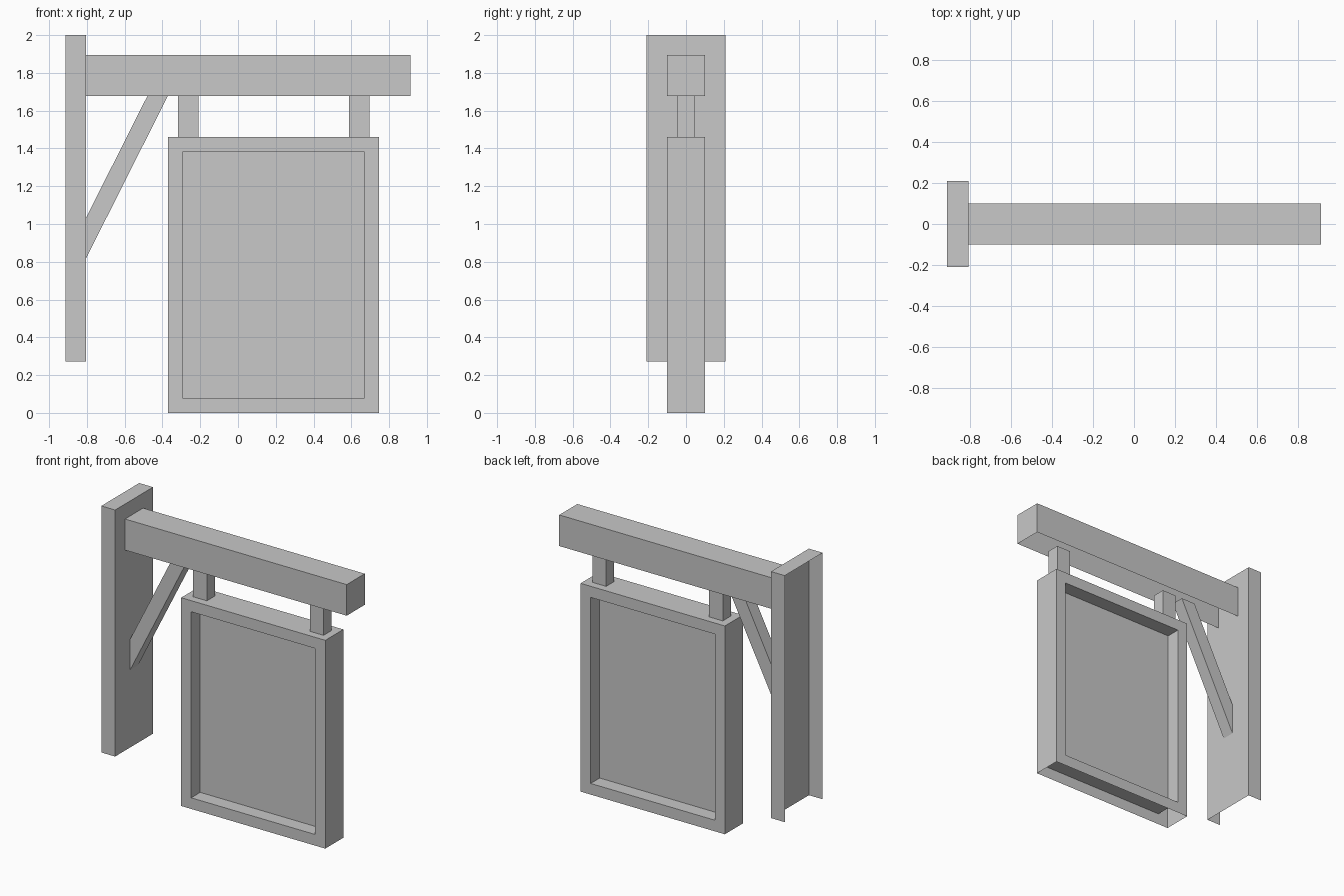
import bpy
import bmesh
from mathutils import Vector

if "Cube" in bpy.data.objects:
    bpy.data.objects.remove(bpy.data.objects["Cube"], do_unlink=True)

# One flat grey for every part
grey = bpy.data.materials.new("plain_grey")
grey.use_nodes = True
colour = (0.58, 0.58, 0.58, 1.0)
grey.diffuse_color = colour
grey.node_tree.nodes["Principled BSDF"].inputs["Base Color"].default_value = colour


def finish(bm, name):
    mesh = bpy.data.meshes.new(name)
    bm.to_mesh(mesh)
    bm.free()
    mesh.materials.append(grey)
    obj = bpy.data.objects.new(name, mesh)
    bpy.context.scene.collection.objects.link(obj)
    return obj


def box(x, y, z, open_sides=()):
    """Box between the given ranges, without the faces whose normals are listed."""
    bm = bmesh.new()
    bmesh.ops.create_cube(bm, size=1)
    for v in bm.verts:
        v.co = Vector([lo + (c + 0.5) * (hi - lo)
                       for c, (lo, hi) in zip(v.co, (x, y, z))])
    bm.normal_update()
    doomed = [f for f in bm.faces
              if any(f.normal.dot(Vector(n)) > 0.9 for n in open_sides)]
    bmesh.ops.delete(bm, geom=doomed, context='FACES')
    return bm


DOWN, WALLWARD = (0, 0, -1), (-1, 0, 0)
half = 0.1          # half depth of the beam and sign
strut = 0.045       # half depth of the hangers and brace
plate_x = -0.806    # front of the wall plate
beam_z = 1.677      # underside of the beam

# Wall plate, open towards the wall and below
finish(box((-0.913, plate_x), (-0.21, 0.21), (0.272, 2.0), (DOWN, WALLWARD)), "wall_plate")

# Beam, open below and where it meets the plate
finish(box((plate_x, 0.913), (-half, half), (beam_z, 1.895), (DOWN, WALLWARD)), "beam")

# Hangers between beam and sign
for name, left in (("inner_hanger", -0.317), ("outer_hanger", 0.588)):
    finish(box((left, left + 0.107), (-strut, strut), (1.46, beam_z),
               (DOWN, (0, 0, 1))), name)

# Diagonal brace
bm = bmesh.new()
profile = ((plate_x, 0.815), (-0.372, beam_z), (-0.48, beam_z), (plate_x, 1.03))
face = bm.faces.new([bm.verts.new((x, -strut, z)) for x, z in profile])
side = bmesh.ops.extrude_face_region(bm, geom=[face], use_keep_orig=True)
bmesh.ops.translate(bm, vec=(0, 2 * strut, 0),
                    verts=[g for g in side["geom"] if isinstance(g, bmesh.types.BMVert)])
bmesh.ops.recalc_face_normals(bm, faces=bm.faces[:])
finish(bm, "brace")

# Sign: flat rims inset, then recessed to a shared middle panel, open below
bm = box((-0.371, 0.747), (-half, half), (0, 1.46), (DOWN,))
panels = [f for f in bm.faces if abs(f.normal.y) > 0.9]
bmesh.ops.inset_individual(bm, faces=panels, thickness=0.078, use_even_offset=True)
recess = bmesh.ops.extrude_discrete_faces(bm, faces=panels)["faces"]
for f in recess:
    rim = [v.co.copy() for v in f.verts]
    for v in f.verts:
        v.co.y = 0
    corners = [bm.verts.new(co) for co in rim]
    inner = list(f.verts)
    for i in range(4):
        j = (i + 1) % 4
        bm.faces.new((corners[i], corners[j], inner[j], inner[i]))
bmesh.ops.delete(bm, geom=recess[1:], context='FACES_ONLY')
bmesh.ops.remove_doubles(bm, verts=bm.verts[:], dist=0.0001)
finish(bm, "sign")
